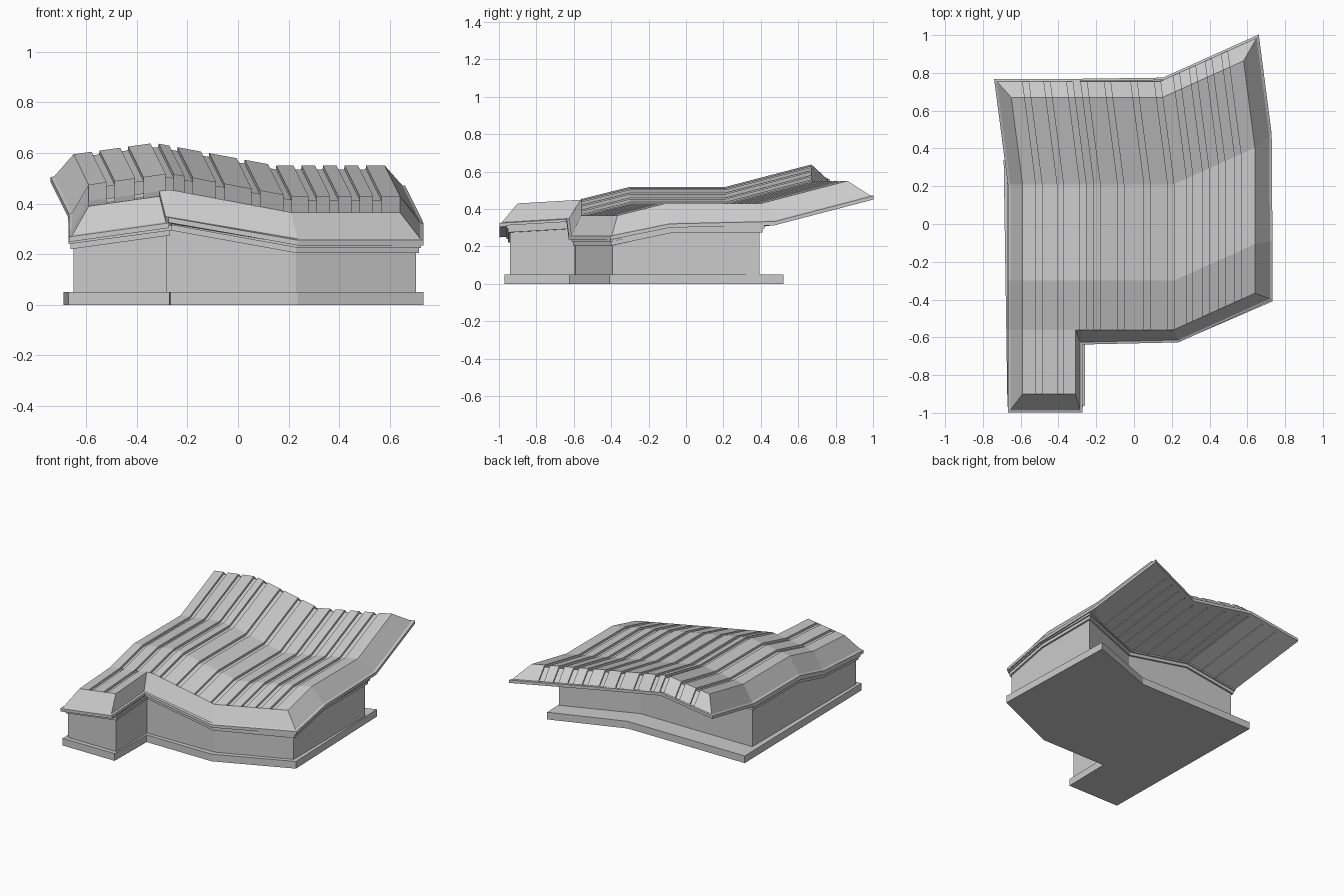
import bpy, bmesh
from mathutils import Vector

cube = bpy.data.objects.get("Cube")
if cube:
    bpy.data.objects.remove(cube)

grey = bpy.data.materials.new("light_grey")
grey.use_nodes = True
COLOUR = (0.6, 0.6, 0.6, 1)
grey.diffuse_color = COLOUR
grey.node_tree.nodes["Principled BSDF"].inputs["Base Color"].default_value = COLOUR


def lerp(table, t):
    # piecewise linear lookup, extended past both ends
    i = 0
    while i < len(table) - 2 and t > table[i + 1][0]:
        i += 1
    (a, va), (b, vb) = table[i], table[i + 1]
    return va + (vb - va) * (t - a) / (b - a)


ACROSS = [(-0.59, -0.045), (-0.27, 0), (0.21, -0.09), (0.64, -0.09)]
ALONG = [(-0.9, 0.435), (-0.56, 0.455), (-0.3, 0.52), (0.21, 0.52), (0.67, 0.64)]


def roof_point(x, s, drop=0.0):
    # folded roof surface: s runs front to back, skewed on one side
    return Vector((x - 0.13 * max(0, s - 0.21),
                   s + 0.45 * max(0, x - 0.21),
                   lerp(ACROSS, x) + lerp(ALONG, s) - drop))


def finish(name, bm):
    bmesh.ops.remove_doubles(bm, verts=bm.verts, dist=0.0001)
    bmesh.ops.recalc_face_normals(bm, faces=bm.faces)
    mesh = bpy.data.meshes.new(name)
    bm.to_mesh(mesh)
    bm.free()
    mesh.materials.append(grey)
    obj = bpy.data.objects.new(name, mesh)
    bpy.context.collection.objects.link(obj)


def face(bm, points):
    bm.faces.new([bm.verts.new(p) for p in points])


def skin(bm, loops):
    # closed bands of quads between successive loops
    for a, b in zip(loops, loops[1:]):
        for i in range(len(a)):
            j = (i + 1) % len(a)
            face(bm, (a[i], a[j], b[j], b[i]))


def offset(loop, d):
    # mitred outward offset of an anticlockwise loop
    result = []
    for i, p in enumerate(loop):
        p = Vector(p)
        e = (p - Vector(loop[i - 1])).normalized()
        f = (Vector(loop[(i + 1) % len(loop)]) - p).normalized()
        n, m = Vector((e.y, -e.x)), Vector((f.y, -f.x))
        result.append(p + (n + m) * d / (1 + n.dot(m)))
    return result


# Roof outline: pairs of inner fold point and outer eave point
COLS = [-0.59, -0.31, -0.27, 0.21, 0.64]
ROWS = [-0.56, -0.3, 0.21, 0.67]
FRONT, BACK, LEFT, RIGHT, WING = -0.625, 0.755, -0.655, 0.72, -0.285
rim = [((-0.59, -0.9), (LEFT, -0.985)), ((-0.31, -0.9), (WING, -0.985)),
       ((-0.31, -0.56), (WING, FRONT)), ((-0.27, -0.56), (WING, FRONT)),
       ((0.21, -0.56), (0.235, FRONT)), ((0.64, -0.56), (RIGHT, FRONT)),
       ((0.64, -0.3), (RIGHT, -0.32)), ((0.64, 0.21), (RIGHT, 0.24)),
       ((0.64, 0.67), (RIGHT, BACK)), ((0.21, 0.67), (0.225, BACK)),
       ((-0.27, 0.67), (-0.27, BACK)), ((-0.31, 0.67), (-0.31, BACK)),
       ((-0.59, 0.67), (LEFT, BACK)), ((-0.59, 0.21), (LEFT, 0.21)),
       ((-0.59, -0.3), (LEFT, -0.3)), ((-0.59, -0.56), (LEFT, -0.56))]
EAVE, LIP, GROOVE = 0.1, 0.125, 0.015


def skirt(bm, inner_drop, outer_drop, with_back):
    # sloping border between fold points and eave points
    for (i0, o0), (i1, o1) in zip(rim, rim[1:] + rim[:1]):
        if not with_back and o0[1] == o1[1] == BACK:
            continue
        quad = [roof_point(*i0, inner_drop), roof_point(*i1, inner_drop),
                roof_point(*o1, outer_drop)]
        if o0 != o1:
            quad.append(roof_point(*o0, outer_drop))
        face(bm, quad)


def strip(bm, x0, x1, path, sink):
    # one long panel, or a sunken groove with side walls and ends
    for (s0, d0), (s1, d1) in zip(path, path[1:]):
        face(bm, [roof_point(x0, s0, d0 + sink), roof_point(x1, s0, d0 + sink),
                  roof_point(x1, s1, d1 + sink), roof_point(x0, s1, d1 + sink)])
        if sink:
            for x in (x0, x1):
                face(bm, [roof_point(x, s0, d0), roof_point(x, s1, d1),
                          roof_point(x, s1, d1 + sink), roof_point(x, s0, d0 + sink)])
    if sink:
        for s, d in (path[0], path[-1]):
            face(bm, [roof_point(x0, s, d), roof_point(x1, s, d),
                      roof_point(x1, s, d + sink), roof_point(x0, s, d + sink)])


# Folded roof: panels and grooves, skirt, flat lip and soffit
GROOVES = [-0.503, -0.39, -0.27, -0.195, -0.07, 0.07, 0.195, 0.295, 0.38, 0.465, 0.55]
edges = [COLS[0]] + [g + h for g in GROOVES for h in (-0.016, 0.016)] + [COLS[-1]]
main_path = [(s, 0) for s in ROWS] + [(BACK, EAVE)]
wing_path = [(-0.9, 0), (ROWS[0], 0)]
bm = bmesh.new()
for k, (x0, x1) in enumerate(zip(edges, edges[1:])):
    sink = GROOVE * (k % 2)
    strip(bm, x0, x1, main_path, sink)
    if x0 < COLS[1]:
        strip(bm, x0, min(x1, COLS[1]), wing_path, sink)
for x, corner in ((COLS[0], LEFT), (COLS[-1], RIGHT)):
    face(bm, [roof_point(x, ROWS[-1]), roof_point(x, BACK, EAVE),
              roof_point(corner, BACK, EAVE)])
skirt(bm, 0, EAVE, False)
inner = [o for k, (i, o) in enumerate(rim) if k != 3]
outer = offset(inner, 0.013)
skin(bm, [[roof_point(x, s, d) for x, s in loop] for loop, d in
          ((inner, EAVE), (outer, EAVE + 0.005), (outer, LIP), (inner, LIP))])
skirt(bm, LIP, LIP, True)
cells = [(c, r) for r in zip(ROWS, ROWS[1:]) for c in zip(COLS, COLS[1:])]
cells.append(((COLS[0], COLS[1]), (-0.9, ROWS[0])))
for (x0, x1), (s0, s1) in cells:
    face(bm, [roof_point(x, s, LIP)
              for x, s in ((x0, s0), (x1, s0), (x1, s1), (x0, s1))])
finish("folded_roof", bm)

# Slim battens under the rear overhang, in line with the grooves
bm = bmesh.new()
for g in GROOVES:
    strip(bm, g - 0.006, g + 0.006, [(0.22, LIP), (0.74, LIP)], 0.005)
finish("soffit_battens", bm)

# Walls following the underside of the roof
wall = [(-0.65, -0.94), (-0.28, -0.94), (-0.28, -0.6), (-0.265, -0.6), (0.23, -0.6),
        (0.703, -0.615), (0.703, -0.3), (0.703, 0.17), (0.21, 0.2), (-0.27, 0.2),
        (-0.65, 0.2), (-0.65, -0.3), (-0.65, -0.56)]
BASE = 0.05
bm = bmesh.new()
crown = [roof_point(x, s, LIP - 0.01) for x, s in wall]
skin(bm, [crown, [Vector((p.x, p.y, BASE)) for p in crown]])
finish("walls", bm)

# Stepped cornice under the eaves
for name, reach, high, low in (("upper_cornice", 0.02, 0.115, 0.135),
                               ("lower_cornice", 0.012, 0.135, 0.157)):
    ring = offset(wall, reach)
    bm = bmesh.new()
    skin(bm, [[roof_point(x, s, d) for x, s in loop]
              for loop, d in ((ring, high), (ring, low), (wall, low))])
    finish(name, bm)

# Plinth slab
plinth = [(-0.67, -0.97), (-0.27, -0.97), (-0.265, -0.625), (0.235, -0.625),
          (0.733, -0.41), (0.705, 0.52), (0.21, 0.34), (-0.69, 0.34)]
bm = bmesh.new()
loops = [[Vector((x, y, z)) for x, y in plinth] for z in (0, BASE)]
skin(bm, loops)
for loop in loops:
    face(bm, loop)
finish("plinth", bm)
